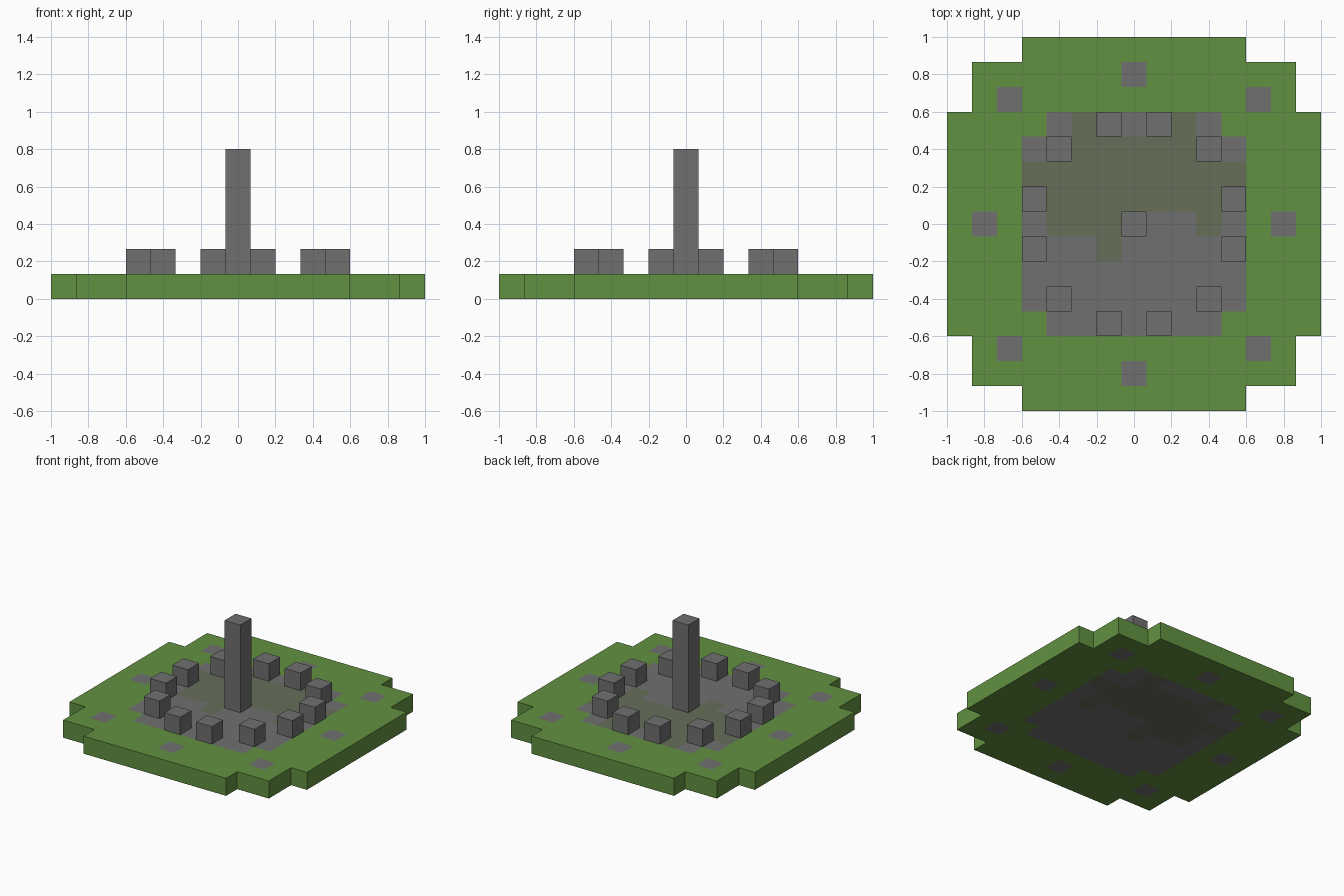
import bpy, bmesh
from mathutils import Matrix

if "Cube" in bpy.data.objects:
    bpy.data.objects.remove(bpy.data.objects["Cube"], do_unlink=True)

CELLS = 15
CELL = 2 / CELLS


def material(name, srgb):
    colour = [((c / 255 + 0.055) / 1.055) ** 2.4 for c in srgb] + [1]
    mat = bpy.data.materials.new(name)
    mat.use_nodes = True
    mat.diffuse_color = colour
    mat.node_tree.nodes["Principled BSDF"].inputs["Base Color"].default_value = colour
    return mat


grass = material("grass green", (98, 145, 65))
stone = material("stone grey", (113, 112, 113))
moss = material("mossy stone", (102, 110, 88))


def add_object(name, bm, mats):
    mesh = bpy.data.meshes.new(name)
    bm.to_mesh(mesh)
    bm.free()
    for mat in mats:
        mesh.materials.append(mat)
    obj = bpy.data.objects.new(name, mesh)
    bpy.context.collection.objects.link(obj)
    return obj


# Paved centre, back row first: g grass, s stone, m moss
PAVING = [
    "gsmsssmsg",
    "ssmmmmmss",
    "mmmmmmmmm",
    "smmmmmmms",
    "smmmsssms",
    "sssmsssss",
    "sssssssss",
    "sssssssss",
    "gsssssssg",
]


def ground_kind(i, j):
    if abs(i) <= 4 and abs(j) <= 4:
        return "gsm".index(PAVING[4 - j][i + 4])
    # Single stones set in the lawn
    return int(sorted((abs(i), abs(j))) in ([5, 5], [0, 6]))


# Ground slab with stepped corners
bm = bmesh.new()
bmesh.ops.create_grid(bm, x_segments=CELLS, y_segments=CELLS, size=1,
                      matrix=Matrix.Translation((0, 0, CELL)))
outside = []
for face in bm.faces:
    centre = face.calc_center_median()
    i, j = round(centre.x / CELL), round(centre.y / CELL)
    if min(abs(i), abs(j)) > 4 and max(abs(i), abs(j)) > 6:
        outside.append(face)
    else:
        face.material_index = ground_kind(i, j)
bmesh.ops.delete(bm, geom=outside, context="FACES")
ground = add_object("ground", bm, [grass, stone, moss])
slab = ground.modifiers.new("thickness", "SOLIDIFY")
slab.thickness = CELL
slab.offset = -1


def block(name, i, j, height):
    bm = bmesh.new()
    bmesh.ops.create_cube(bm, size=1)
    bmesh.ops.scale(bm, vec=(CELL, CELL, CELL * height), verts=bm.verts)
    bmesh.ops.translate(bm, vec=(i * CELL, j * CELL, CELL * (1 + height / 2)), verts=bm.verts)
    add_object(name, bm, [stone])


# Central pillar and the ring of standing stones
block("pillar", 0, 0, 5)
for sx in (-1, 1):
    for sy in (-1, 1):
        for i, j in ((1, 4), (3, 3), (4, 1)):
            block("ring_stone", sx * i, sy * j, 1)
